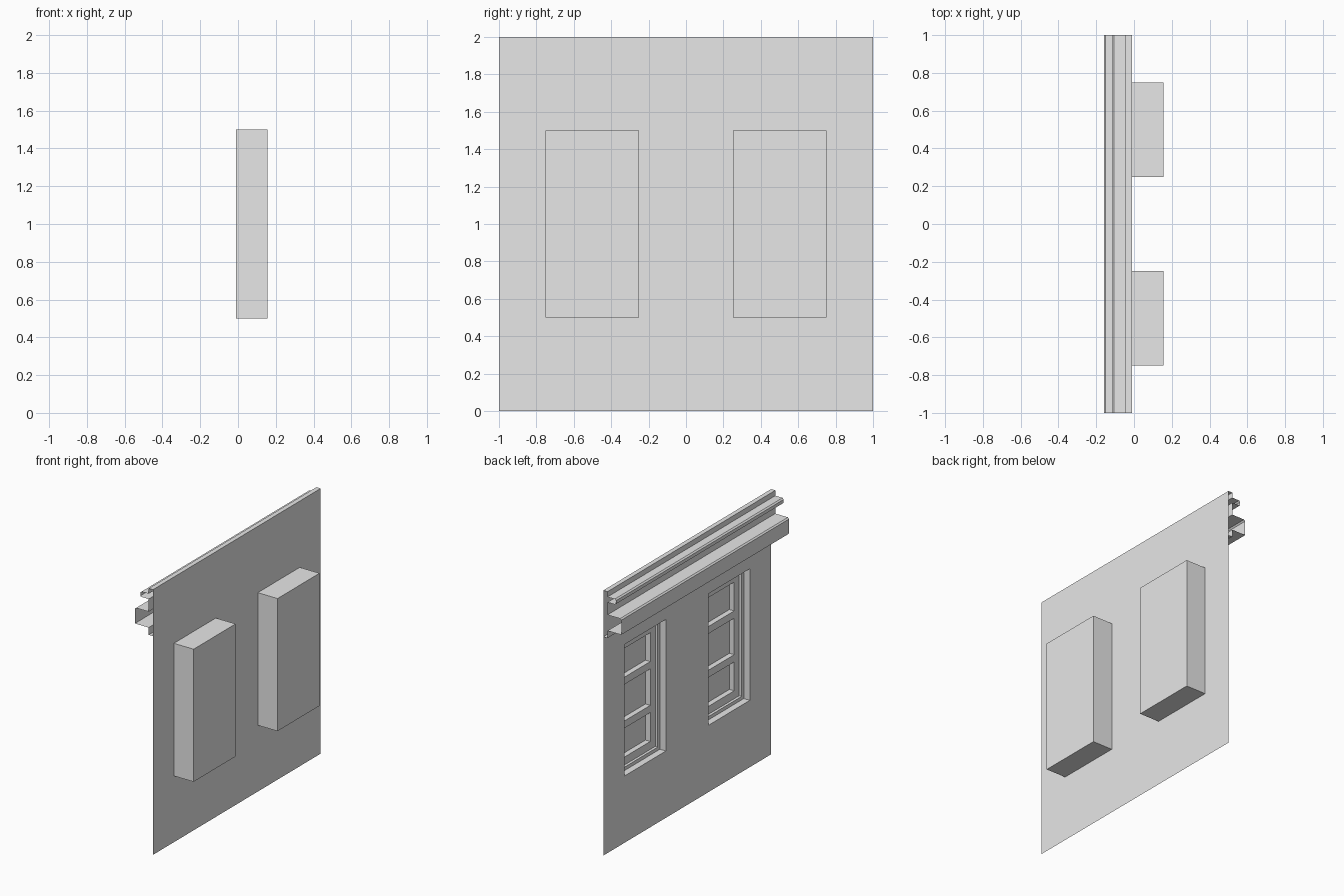
import bpy, bmesh

cube = bpy.data.objects.get("Cube")
if cube:
    bpy.data.objects.remove(cube, do_unlink=True)

grey = bpy.data.materials.new("plain_grey")
grey.use_nodes = True
grey.diffuse_color = (0.8, 0.8, 0.8, 1)
grey.node_tree.nodes["Principled BSDF"].inputs["Base Color"].default_value = (0.8, 0.8, 0.8, 1)

WALL_X, BACK_X = -0.01, 0.155
HALF_W, HALF_H, MID_Z = 0.25, 0.5, 1.0
LIP = 0.004


def finish(name, bm):
    mesh = bpy.data.meshes.new(name)
    bm.to_mesh(mesh)
    bm.free()
    mesh.materials.append(grey)
    obj = bpy.data.objects.new(name, mesh)
    bpy.context.collection.objects.link(obj)
    return obj


def skin(bm, loops, closed):
    """Bridge successive loops of points with quads."""
    rows = [[bm.verts.new(p) for p in loop] for loop in loops]
    for a, b in zip(rows, rows[1:]):
        n = len(a)
        for i in range(n if closed else n - 1):
            j = (i + 1) % n
            bm.faces.new((a[i], a[j], b[j], b[i]))
    return rows


def rectangle(x, yc, inset):
    w, h = HALF_W - inset, HALF_H - inset
    return [(x, yc - w, MID_Z - h), (x, yc - w, MID_Z + h),
            (x, yc + w, MID_Z + h), (x, yc + w, MID_Z - h)]


# Wall sheet with two window openings
bm = bmesh.new()
w, h = HALF_W - LIP, HALF_H - LIP
ys = [-1, -0.5 - w, -0.5 + w, 0.5 - w, 0.5 + w, 1]
zs = [0, MID_Z - h, MID_Z + h, 2]
grid = [[bm.verts.new((WALL_X, y, z)) for z in zs] for y in ys]
for i in range(len(ys) - 1):
    for j in range(len(zs) - 1):
        if j == 1 and i in (1, 3):
            continue
        bm.faces.new((grid[i][j], grid[i][j + 1], grid[i + 1][j + 1], grid[i + 1][j]))
finish("wall", bm)

# Cornice: open moulding profile swept along the wall top
profile = [(-0.01, 2), (-0.045, 2), (-0.045, 1.96), (-0.105, 1.96), (-0.115, 1.95),
           (-0.115, 1.925), (-0.105, 1.92), (-0.045, 1.92), (-0.045, 1.825),
           (-0.15, 1.825), (-0.16, 1.815), (-0.16, 1.705), (-0.045, 1.705),
           (-0.045, 1.65), (-0.01, 1.65)]
bm = bmesh.new()
skin(bm, [[(x, y, z) for x, z in profile] for y in (1, -1)], False)
bmesh.ops.recalc_face_normals(bm, faces=bm.faces)
if sum(f.normal.x * f.calc_area() for f in bm.faces) > 0:
    bmesh.ops.reverse_faces(bm, faces=bm.faces)
finish("cornice", bm)

for side, yc in (("left", 0.5), ("right", -0.5)):
    # Stepped frame and pane inside an outer casing
    bm = bmesh.new()
    steps = [(BACK_X, 0), (WALL_X, 0), (WALL_X, LIP), (0.04, LIP),
             (0.04, 0.03), (0.06, 0.03), (0.06, 0.09), (0.10, 0.09)]
    rows = skin(bm, [rectangle(x, yc, inset) for x, inset in steps], True)
    bm.faces.new(rows[0])
    bm.faces.new(rows[-1])
    bmesh.ops.recalc_face_normals(bm, faces=bm.faces)
    finish(side + "_window", bm)

    # Horizontal glazing bars
    for level, z in (("lower", 0.835), ("upper", 1.165)):
        bm = bmesh.new()
        bmesh.ops.create_cube(bm, size=1)
        bmesh.ops.scale(bm, vec=(0.04, 2 * (HALF_W - 0.09), 0.055), verts=bm.verts)
        bmesh.ops.translate(bm, vec=(0.08, yc, z), verts=bm.verts)
        finish(side + "_" + level + "_glazing_bar", bm)
